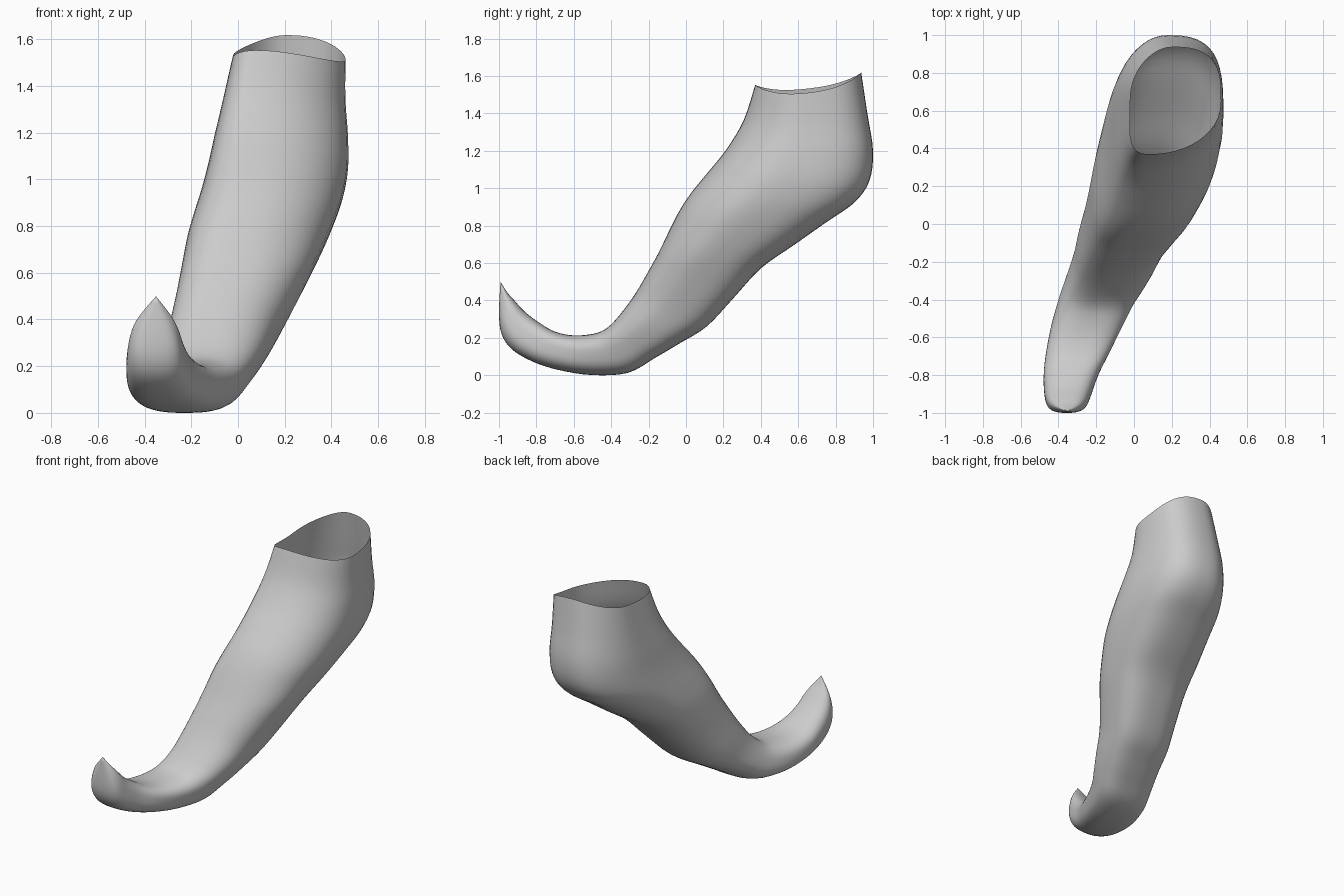
import bpy, bmesh, math
from mathutils import Vector

if "Cube" in bpy.data.objects:
    bpy.data.objects.remove(bpy.data.objects["Cube"])

# Key cross-sections from the ankle opening to the curled toe:
# instep y, z, sole y, z, left x, right x
SECTIONS = [
    (.37, 1.555, .937, 1.62, -.02, .46),
    (.31, 1.37, .97, 1.40, -.06, .46),
    (.22, 1.215, 1.0, 1.20, -.095, .47),
    (.12, 1.09, .98, 1.04, -.125, .472),
    (.03, .98, .90, .925, -.155, .455),
    (-.03, .89, .75, .82, -.185, .425),
    (-.08, .795, .58, .70, -.215, .38),
    (-.14, .67, .40, .573, -.24, .32),
    (-.20, .56, .25, .41, -.265, .245),
    (-.27, .44, .11, .262, -.295, .17),
    (-.35, .33, -.03, .175, -.32, .115),
    (-.42, .257, -.165, .095, -.355, .06),
    (-.49, .225, -.31, .015, -.395, .0),
    (-.60, .215, -.50, .003, -.44, -.07),
    (-.70, .235, -.68, .03, -.467, -.135),
    (-.78, .28, -.82, .075, -.478, -.19),
    (-.86, .34, -.93, .14, -.475, -.225),
    (-.92, .405, -.985, .22, -.46, -.25),
    (-.957, .447, -1.0, .33, -.425, -.285),
    (-.99, .50, -.992, .50, -.352, -.35),
]
SIDES, STEPS = 48, 4


def smooth_sections(rows, steps):
    """Catmull-Rom interpolation between the sections."""
    out = []
    for i in range(len(rows) - 1):
        a, b, c, d = (rows[min(max(i + k, 0), len(rows) - 1)] for k in (-1, 0, 1, 2))
        for s in range(steps):
            t = s / steps
            out.append([.5 * (2 * q + (r - p) * t + (2 * p - 5 * q + 4 * r - u) * t * t
                              + (3 * q - p - 3 * r + u) * t ** 3)
                        for p, q, r, u in zip(a, b, c, d)])
    out.append(rows[-1])
    return out


def power(v, e):
    return math.copysign(abs(v) ** e, v)


def ring(sec, t):
    """Rounded loop; t runs 0..1 from ankle to toe."""
    ty, tz, by, bz, left, right = sec
    # instep ridge leans left near the ankle, sole stays near the middle
    tx = left + (right - left) * (.2 + .42 * min(t, .75))
    bx = left + (right - left) * (.48 + .06 * math.sin(math.pi * t))
    mid = (tx + bx) / 2
    dip = .075 * max(0, 1 - 9 * t)  # scooped ankle opening
    squash = .85 - .12 * min(1, t / .6)  # squarer towards the toe
    pts = []
    for k in range(SIDES):
        a = 2 * math.pi * k / SIDES
        v, h = power(math.cos(a), squash), power(math.sin(a), squash)
        f = (1 - v) / 2
        reach = (right - mid) if h > 0 else (mid - left)
        pts.append(Vector((mid + (tx - bx) / 2 * v * abs(v) + reach * h,
                           ty + (by - ty) * f,
                           tz + (bz - tz) * f - dip * h * h * (1 if h > 0 else .7))))
    return pts


# Boot shell, open at the ankle
bm = bmesh.new()
rows = smooth_sections(SECTIONS, STEPS)
loops = [[bm.verts.new(p) for p in ring(sec, i / (len(rows) - 1))]
         for i, sec in enumerate(rows)]
for r0, r1 in zip(loops, loops[1:]):
    for k in range(SIDES):
        n = (k + 1) % SIDES
        bm.faces.new((r0[k], r1[k], r1[n], r0[n]))
bm.faces.new(loops[-1])
bmesh.ops.recalc_face_normals(bm, faces=bm.faces)
low = min(v.co.z for v in bm.verts)
bmesh.ops.translate(bm, verts=bm.verts, vec=(0, 0, -low))
mesh = bpy.data.meshes.new("curled_toe_boot")
bm.to_mesh(mesh)
bm.free()
boot = bpy.data.objects.new("curled_toe_boot", mesh)
bpy.context.collection.objects.link(boot)
mesh.shade_smooth()
